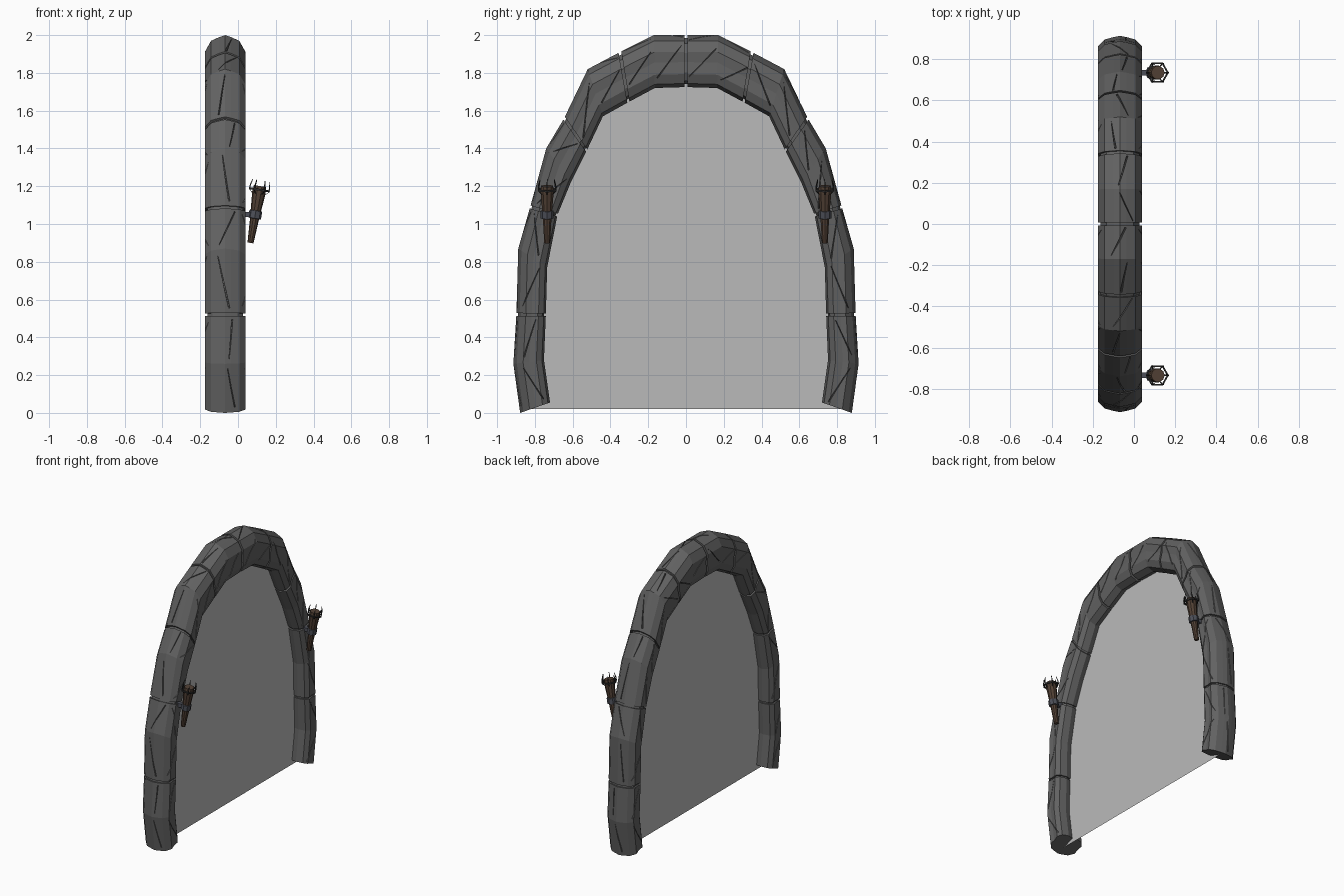
import bpy, bmesh, math, random
from mathutils import Vector, Matrix

if "Cube" in bpy.data.objects:
    bpy.data.objects.remove(bpy.data.objects["Cube"])

random.seed(4)
CX, HALF = -0.068, 0.107


def material(name, *rgba):
    m = bpy.data.materials.new(name)
    m.diffuse_color = rgba
    m.use_nodes = True
    m.node_tree.nodes["Principled BSDF"].inputs["Base Color"].default_value = m.diffuse_color
    return m


STONE = material("dark_stone", 0.12, 0.12, 0.12, 1)
VEIL = material("veil_grey", 0.49, 0.49, 0.49, 0.5)
WOOD = material("brown_wood", 0.085, 0.053, 0.036, 1)
IRON = material("dark_iron", 0.03, 0.03, 0.03, 1)
STEEL = material("blue_steel", 0.075, 0.08, 0.10, 1)


def finish(name, bm, mat):
    bmesh.ops.remove_doubles(bm, verts=bm.verts[:], dist=1e-5)
    bmesh.ops.recalc_face_normals(bm, faces=bm.faces[:])
    me = bpy.data.meshes.new(name)
    bm.to_mesh(me)
    bm.free()
    ob = bpy.data.objects.new(name, me)
    bpy.context.collection.objects.link(ob)
    me.materials.append(mat)
    return ob


def loft(bm, rings, caps=True):
    vs = [[bm.verts.new(p) for p in r] for r in rings]
    n = len(vs[0])
    for a, b in zip(vs, vs[1:]):
        for i in range(n):
            bm.faces.new((a[i], a[(i + 1) % n], b[(i + 1) % n], b[i]))
    if caps:
        bm.faces.new(vs[0])
        bm.faces.new(vs[-1])


# half-arch stations: outer (y, z) and inner (y, z), joints on even indices
STATIONS = [((.878, 0), (.72, .055)), ((.914, .26), (.752, .28)), ((.898, .52), (.742, .52)),
            ((.888, .87), (.735, .77)), ((.825, 1.09), (.68, 1.05)), ((.74, 1.40), (.61, 1.22)),
            ((.645, 1.56), (.525, 1.39)), ((.52, 1.82), (.44, 1.57)), ((.35, 1.91), (.305, 1.645)),
            ((.17, 2.0), (.165, 1.72)), ((0, 2.0), (0, 1.725))]
STATIONS = [(Vector(o), Vector(i)) for o, i in STATIONS]
# half of the stone cross-section: (sideways, inner 0 to outer 1)
HALF_SEC = [(.0, .05), (.35, 0), (.8, .07), (1, .25), (.95, .48), (1, .68), (.7, .89), (.3, .96)]
SECTION = HALF_SEC + [(.0, 1)] + [(-u, v) for u, v in HALF_SEC[:0:-1]]


def mix(a, b, t):
    return (a[0].lerp(b[0], t), a[1].lerp(b[1], t))


def point(st, u, v, side):
    p = st[1].lerp(st[0], v)
    return Vector((CX + u * HALF, side * p[0], p[1]))


def ring(st, side, scale=1.0):
    return [point(st, u * scale, .5 + (v - .5) * scale, side) for u, v in SECTION]


def wedge(bm, p, q, normal, width):
    # thin tapering groove cutter
    d = (q - p).normalized()
    s = d.cross(normal).normalized() * width
    n = normal.normalized() * .03
    loft(bm, [[a + s * k + n, a - s * k + n, a - n * .7] for a, k in ((p, 1), (q, .35))])


def build_stone(k, side):
    a, m, b = STATIONS[2 * k:2 * k + 3]
    start = a if k == 0 else mix(a, m, .008 / (m[0] - a[0]).length)
    end = mix(b, m, .008 / (m[0] - b[0]).length)
    bm = bmesh.new()
    loft(bm, [ring(s, side) for s in (start, m, end)])
    ob = finish("arch_stone", bm, STONE)

    def at(t, u, v):
        st = mix(a, m, t * 2) if t < .5 else mix(m, b, t * 2 - 1)
        return point(st, u, v, side)

    # cracks on both broad faces and the outer face
    bm = bmesh.new()
    r = random.uniform
    for u in (-1, 1):
        n = Vector((u, 0, 0))
        for t0, t1 in ((.05, .46), (.54, .95)):
            v0, v1 = r(.65, .85), r(.15, .35)
            if random.random() < .5:
                v0, v1 = v1, v0
            wedge(bm, at(t0 + r(-.02, .02), u, v0), at(t1 + r(-.02, .02), u, v1), n, .009)
    out = at(.25, 0, 1) - at(.25, 0, 0)
    for t0, t1 in ((.05, .45), (.95, .55)):
        wedge(bm, at(t0, r(-.6, .6), .95), at(t1, r(-.4, .4), .97), out, .008)
    cutter = finish("crack_cutter", bm, STONE)
    cutter.hide_render = True
    mod = ob.modifiers.new("cracks", 'BOOLEAN')
    mod.operation, mod.solver, mod.object = 'DIFFERENCE', 'EXACT', cutter
    bpy.context.view_layer.objects.active = ob
    bpy.ops.object.modifier_apply(modifier=mod.name)
    bpy.data.objects.remove(cutter)


for side in (1, -1):
    for k in range(5):
        build_stone(k, side)
    # continuous core seen in the joints
    core = [mix(STATIONS[0], STATIONS[1], .15)] + STATIONS[1:]
    bm = bmesh.new()
    loft(bm, [ring(s, side, .88) for s in core])
    finish("arch_core", bm, STONE)

# flat sheet filling the opening
bm = bmesh.new()
mids = [point(s, 0, .5, 1) for s in STATIONS]
mids[0] = Vector((CX, .83, .02))
outline = mids + [Vector((p.x, -p.y, p.z)) for p in mids[-2::-1]]
bm.faces.new([bm.verts.new(p) for p in outline])
finish("portal_sheet", bm, VEIL)


# torches, built along a leaning axis
def turn(name, profile, n, frame, mat, closed=False):
    bm = bmesh.new()
    prof = profile + profile[:1] if closed else profile
    loft(bm, [[frame @ Vector((r * math.cos(2 * math.pi * i / n), r * math.sin(2 * math.pi * i / n), h))
               for i in range(n)] for r, h in prof], not closed)
    return finish(name, bm, mat)


SQUARE = ((-1, -1), (1, -1), (1, 1), (-1, 1))
for side in (1, -1):
    y = side * .735
    frame = Matrix.Translation((.066, y, .9)) @ Matrix.Rotation(math.radians(9.5), 4, 'Y')
    turn("torch_shaft", [(.016, 0), (.024, .13), (.036, .27), (.033, .305)], 10, frame, WOOD)
    turn("torch_collar", [(.024, .13), (.034, .132), (.034, .172), (.024, .175)], 8, frame, STEEL, True)
    turn("torch_basket_ring", [(.048, .28), (.056, .28), (.056, .29), (.048, .29)], 6, frame, IRON, True)
    # basket prongs
    bm = bmesh.new()
    path = [(.033, .262), (.050, .278), (.052, .30), (.044, .335)]
    for i in range(6):
        f = frame @ Matrix.Rotation(i * math.pi / 3, 4, 'Z')
        loft(bm, [[f @ Vector((r + dx * w, dy * w, h + dx * w * .4)) for dx, dy in SQUARE]
                  for (r, h), w in zip(path, (.003, .003, .003, .0015))])
    finish("torch_prongs", bm, IRON)
    # bracket arm into the stone
    bm = bmesh.new()
    loft(bm, [[Vector((x, y + dy * w, 1.05 + dz * w)) for dy, dz in SQUARE]
              for x, w in ((.0, .018), (.04, .014), (.075, .012))])
    finish("torch_bracket", bm, STEEL)
